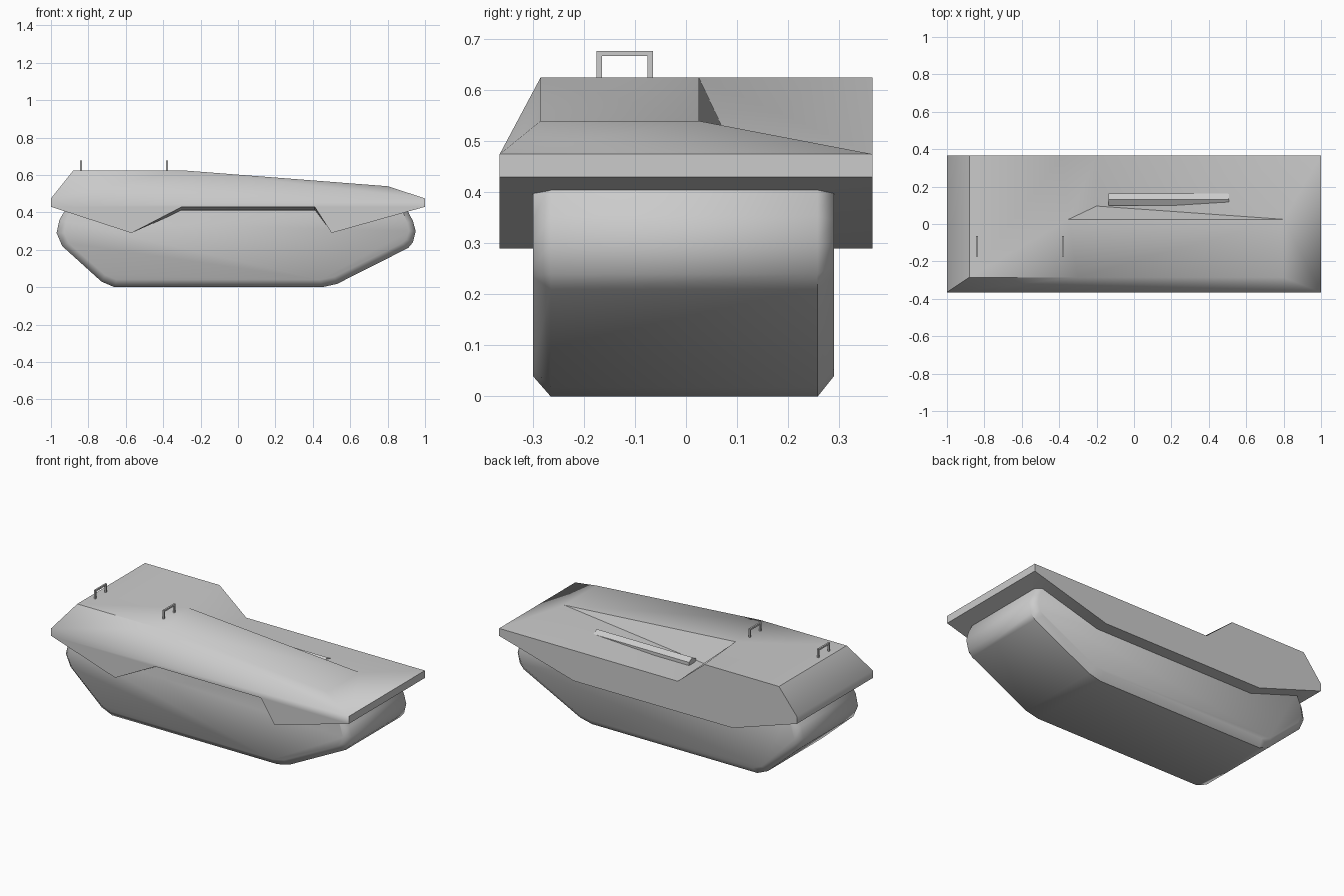
import bpy, bmesh, math

if "Cube" in bpy.data.objects:
    bpy.data.objects.remove(bpy.data.objects["Cube"])


def make(name, verts, faces, angle=40):
    me = bpy.data.meshes.new(name)
    me.from_pydata(verts, [], faces)
    bm = bmesh.new()
    bm.from_mesh(me)
    bmesh.ops.recalc_face_normals(bm, faces=bm.faces)
    bm.to_mesh(me)
    bm.free()
    ob = bpy.data.objects.new(name, me)
    bpy.context.collection.objects.link(ob)
    bpy.ops.object.select_all(action='DESELECT')
    ob.select_set(True)
    bpy.context.view_layer.objects.active = ob
    bpy.ops.object.shade_smooth_by_angle(angle=math.radians(angle))
    return ob


def loft(name, rings, angle=40):
    # skin between closed rings of equal length, capped at both ends
    n = len(rings[0])
    verts = [v for r in rings for v in r]
    faces = [tuple(range(n)), tuple(range(n * (len(rings) - 1), n * len(rings)))]
    for k in range(len(rings) - 1):
        for i in range(n):
            j = (i + 1) % n
            faces.append((k * n + i, k * n + j, (k + 1) * n + j, (k + 1) * n + i))
    return make(name, verts, faces, angle)


# lower body: side profile with chamfered flanks
outer = [(-.66, 0), (.45, 0), (.53, .018), (.91, .21), (.935, .24), (.95, .30),
         (.935, .355), (.90, .42), (-.92, .42), (-.955, .36), (-.97, .29),
         (-.94, .22), (-.73, .03)]
inner = [(-.65, .04), (.44, .04), (.515, .055), (.875, .235), (.90, .255), (.915, .30),
         (.905, .345), (.88, .41), (-.89, .41), (-.92, .35), (-.93, .29),
         (-.905, .235), (-.71, .065)]
loft("lower_body", [[(x, y, z) for x, z in prof] for y, prof in
                    ((-.30, inner), (-.265, outer), (.258, outer), (.29, inner))], 50)

# upper body: raised roof, sunken side deck, skirts with a notch on the front
W = .365
P = {
    'A': (-1, -W, .475), 'B': (1, -W, .475), 'C': (1, W, .475), 'D': (-1, W, .475),
    'E': (-.88, -.285, .625), 'F': (-.3, -.285, .625), 'G': (.8, -.285, .54),
    'H': (.8, .025, .54), 'I': (-.35, .025, .625), 'V': (-.2, .096, .475),
    'P': (-.38, W, .625), 'Q': (-.88, W, .625), 'S': (-.2, W, .475),
    'a': (-1, -W, .43), 'b': (-.57, -W, .29), 'c': (-.3, -W, .43),
    'd': (.41, -W, .43), 'e': (.5, -W, .29), 'f': (1, -W, .43),
    'g': (-.57, -.28, .29), 'h': (-.3, -.28, .41), 'i': (.41, -.28, .41),
    'j': (.5, -.28, .29),
    'k': (1, W, .43), 'l': (.5, W, .29), 'm': (-.57, W, .29), 'n': (-1, W, .43),
}
key = list(P)
loops = ["EFI", "EIPQ", "FGHI", "AFE", "ABF", "BGF", "AEQD", "BCHG",
         "IHV", "IVSP", "VHCS",
         "DQPSCklmn", "ABfedcba", "ADna", "BCkf",
         "abgmn", "fejlk".replace(" ", ""), "bchg", "cdih", "deji", "hijg", "gjlm"]
make("upper_body", list(P.values()), [tuple(key.index(c) for c in s) for s in loops], 50)

# hexagonal bar lying on the side deck
bar = [(.131 + .037 * math.sin(i * math.pi / 3), .476 + .037 * math.cos(i * math.pi / 3))
       for i in range(6)]
loft("deck_bar", [[(x, y, z) for y, z in bar] for x in (-.135, .508)], 30)

# roof handles: square-section hoops
hoop = [(-.175, .61), (-.175, .677), (-.065, .677), (-.065, .61),
        (-.075, .61), (-.075, .667), (-.165, .667), (-.165, .61)]
for name, x in (("left_handle", -.84), ("right_handle", -.38)):
    loft(name, [[(x + s, y, z) for y, z in hoop] for s in (-.005, .005)], 30)
